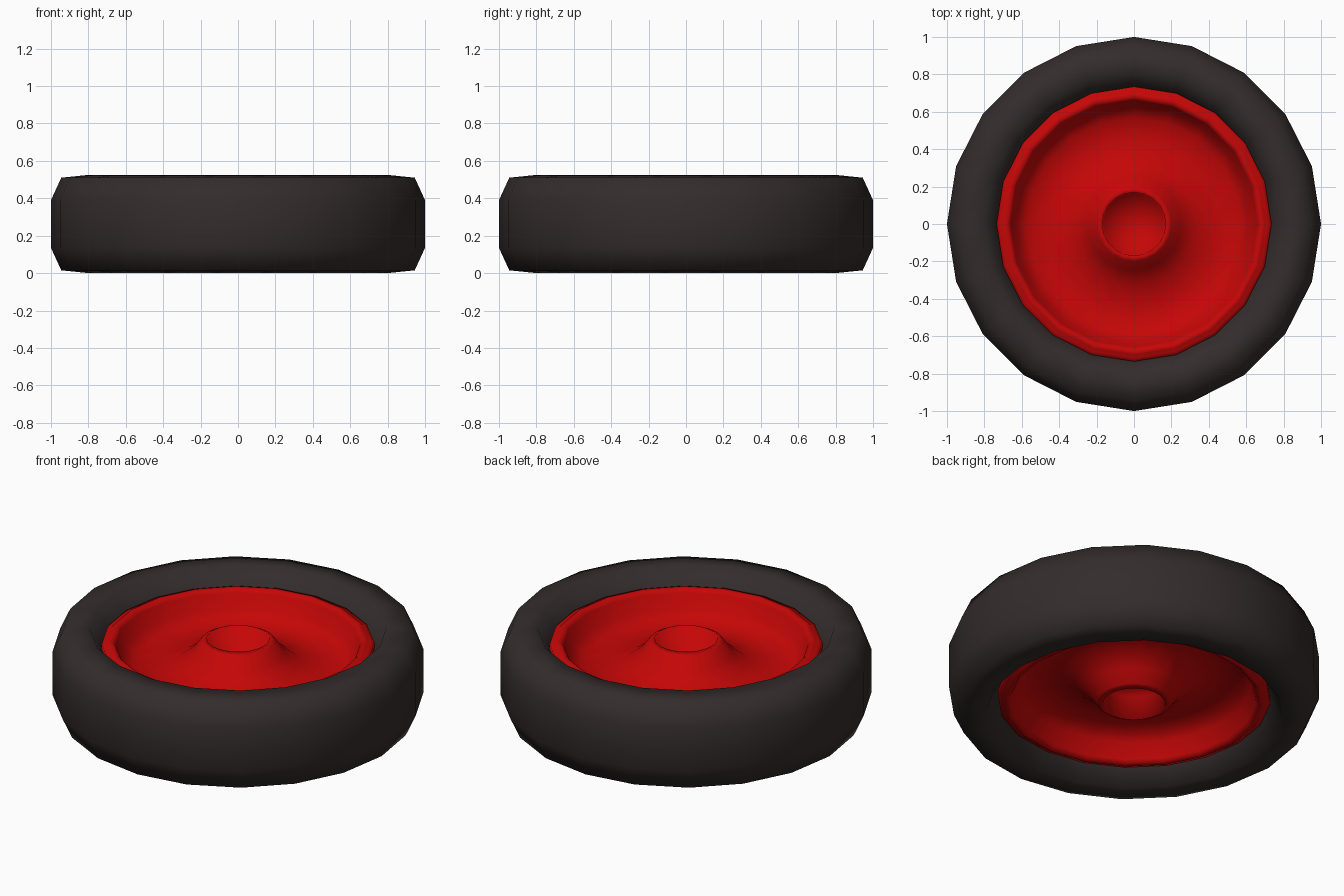
import bpy, bmesh, math

if "Cube" in bpy.data.objects:
    bpy.data.objects.remove(bpy.data.objects["Cube"])

SIDES = 20
MID = 0.2625

def material(name, rgb):
    m = bpy.data.materials.new(name)
    m.diffuse_color = (*rgb, 1.0)
    m.use_nodes = True
    m.node_tree.nodes["Principled BSDF"].inputs["Base Color"].default_value = m.diffuse_color
    return m

black = material("rubber_black", (0.034, 0.025, 0.025))
red = material("rim_red", (0.56, 0.002, 0.002))

def lathe(name, half, mat, angle):
    """Revolve a half profile (radius, height above mid) mirrored about the mid plane."""
    prof = half + [(r, -h) for r, h in reversed(half)]
    bm = bmesh.new()
    rings = []
    for r, h in prof:
        if r == 0:
            rings.append([bm.verts.new((0, 0, MID + h))] * SIDES)
        else:
            rings.append([bm.verts.new((r * math.cos(2 * math.pi * i / SIDES),
                                        r * math.sin(2 * math.pi * i / SIDES),
                                        MID + h)) for i in range(SIDES)])
    for a, b in zip(rings, rings[1:]):
        for i in range(SIDES):
            j = (i + 1) % SIDES
            loop = list(dict.fromkeys((a[i], b[i], b[j], a[j])))
            bm.faces.new(loop)
    bmesh.ops.recalc_face_normals(bm, faces=bm.faces)
    me = bpy.data.meshes.new(name)
    bm.to_mesh(me)
    bm.free()
    ob = bpy.data.objects.new(name, me)
    bpy.context.collection.objects.link(ob)
    me.materials.append(mat)
    bpy.ops.object.select_all(action='DESELECT')
    ob.select_set(True)
    bpy.context.view_layer.objects.active = ob
    bpy.ops.object.shade_smooth_by_angle(angle=math.radians(angle))
    return ob

# rubber tyre
lathe("tyre", [(0.735, 0.14), (0.80, 0.2625), (0.945, 0.2475), (1.0, 0.1275)], black, 120)

# red wheel disc: recessed hub bore, hub cone, dish and rim lip
lathe("wheel_disc", [(0, 0.06), (0.165, 0.06), (0.17, 0.20), (0.20, 0.185), (0.25, 0.115),
                     (0.33, 0.055), (0.45, 0.025), (0.57, 0.035), (0.63, 0.08), (0.66, 0.165),
                     (0.675, 0.185), (0.70, 0.185), (0.715, 0.17), (0.735, 0.17), (0.735, 0.10)],
      red, 120)
